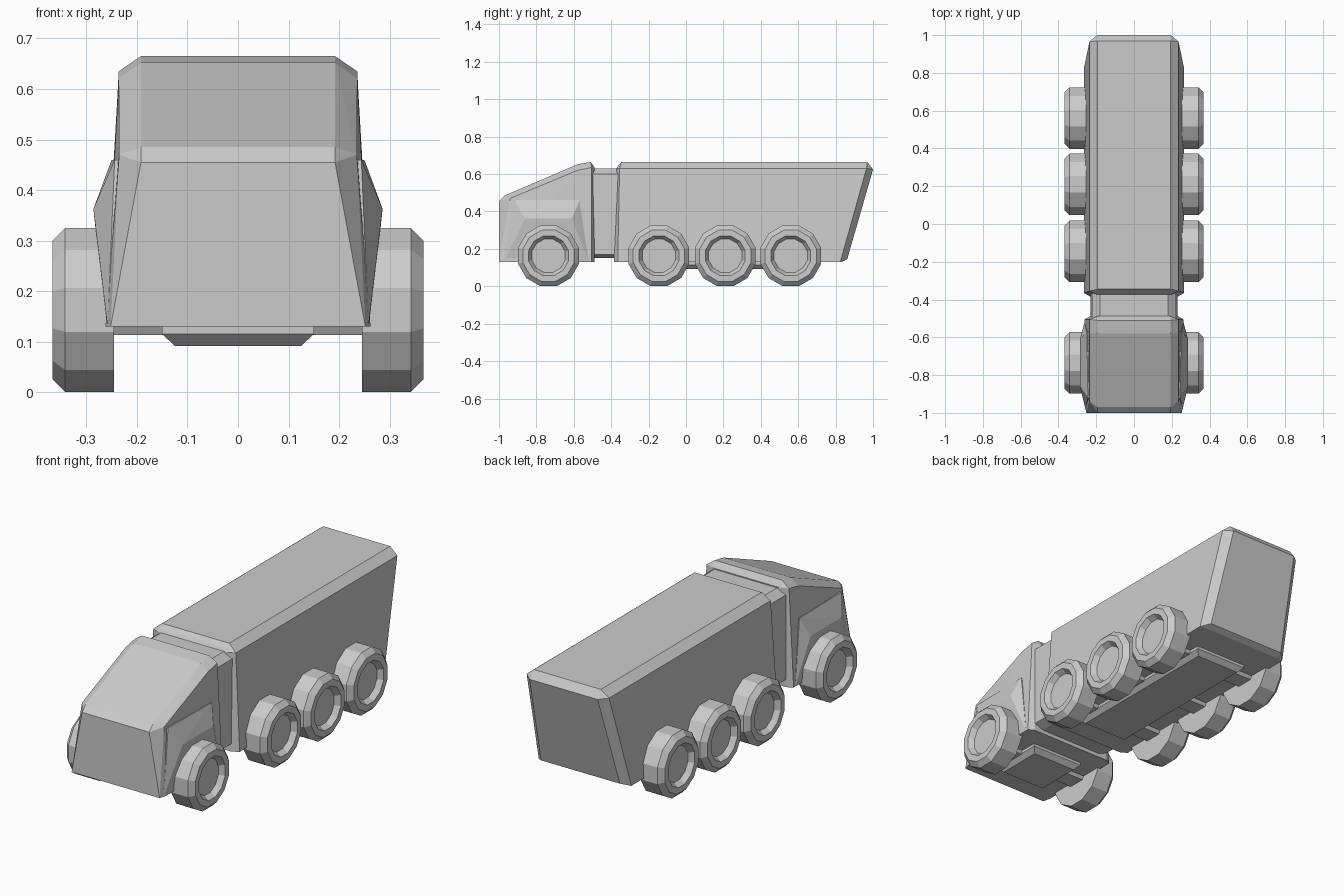
import bpy, bmesh
from math import pi, cos, sin

if "Cube" in bpy.data.objects:
    bpy.data.objects.remove(bpy.data.objects["Cube"])


def finish(name, bm):
    bmesh.ops.recalc_face_normals(bm, faces=bm.faces)
    mesh = bpy.data.meshes.new(name)
    bm.to_mesh(mesh)
    bm.free()
    obj = bpy.data.objects.new(name, mesh)
    bpy.context.collection.objects.link(obj)
    return obj


def hull(name, half_points):
    """Faceted solid: convex hull of points mirrored across x = 0."""
    bm = bmesh.new()
    for x, y, z in half_points:
        for s in (1, -1):
            bm.verts.new((s * x, y, z))
    res = bmesh.ops.convex_hull(bm, input=bm.verts)
    loose = [v for v in bm.verts if not v.link_faces]
    bmesh.ops.delete(bm, geom=loose, context='VERTS')
    bmesh.ops.dissolve_limit(bm, angle_limit=0.01, verts=bm.verts, edges=bm.edges)
    return finish(name, bm)


def wheel(name, y, side, n=12):
    """Lathe of a tyre profile (radius, x) with a recessed hub."""
    profile = [(.168, .245), (.168, .342), (.142, .367),
               (.110, .367), (.092, .340)]
    bm = bmesh.new()
    rings = []
    for r, x in profile:
        rings.append([bm.verts.new((side * x, y + r * cos(2 * pi * (i + .5) / n),
                                    .163 + r * sin(2 * pi * (i + .5) / n)))
                      for i in range(n)])
    for a, b in zip(rings, rings[1:]):
        for i in range(n):
            j = (i + 1) % n
            bm.faces.new((a[i], a[j], b[j], b[i]))
    bm.faces.new(rings[0])
    bm.faces.new(rings[-1])
    return finish(name, bm)


def chassis_plate(name, y0, y1):
    """Shallow plate with chamfered edges under the body."""
    return hull(name, [(x, y, z) for x, d, z in ((.15, 0, .14), (.15, 0, .115), (.125, .025, .092))
                       for y in (y0 + d, y1 - d)])


# Cab with sloping windscreen and chamfered roof edges
hull("cab", [
    (.252, -1, .13), (.192, -1, .455), (.192, -.97, .485),
    (.192, -.58, .652), (.192, -.51, .665),
    (.235, -.94, .47), (.236, -.58, .62), (.236, -.505, .635),
    (.262, -.96, .13), (.262, -.505, .13),
    (.232, -.488, .13), (.19, -.488, .635)])

# Flared wheel arches on both sides of the cab
hull("cab_wheel_arches", [
    (.286, -.86, .363), (.286, -.61, .363),
    (.258, -.975, .13), (.262, -.52, .13),
    (.244, -.92, .46), (.25, -.57, .46)])

# Narrow joint between cab and box
hull("joint", [(x, y, z) for y in (-.52, -.34)
               for x, z in ((.18, .15), (.23, .17), (.222, .60), (.18, .63))])

# Cargo box with raked, chamfered tail
hull("cargo_box", [
    (.192, -.362, .645), (.192, -.345, .665), (.236, -.355, .63),
    (.23, -.385, .13), (.20, -.372, .63), (.265, -.365, .13),
    (.192, .97, .665), (.236, .965, .63), (.265, .825, .13),
    (.195, 1, .625), (.225, .862, .145), (.22, .83, .13)])

# Underside plates
chassis_plate("cab_chassis", -.88, -.59)
chassis_plate("box_chassis", -.25, .67)

# Axles and wheels
for k, y in enumerate((-.735, -.145, .21, .56)):
    hull(f"axle_{k + 1}", [(.25, y + d, z) for d, z in
                           ((-.06, .14), (.06, .14), (-.045, .113), (.045, .113))])
    for side, label in ((1, "right"), (-1, "left")):
        wheel(f"wheel_{label}_{k + 1}", y, side)
